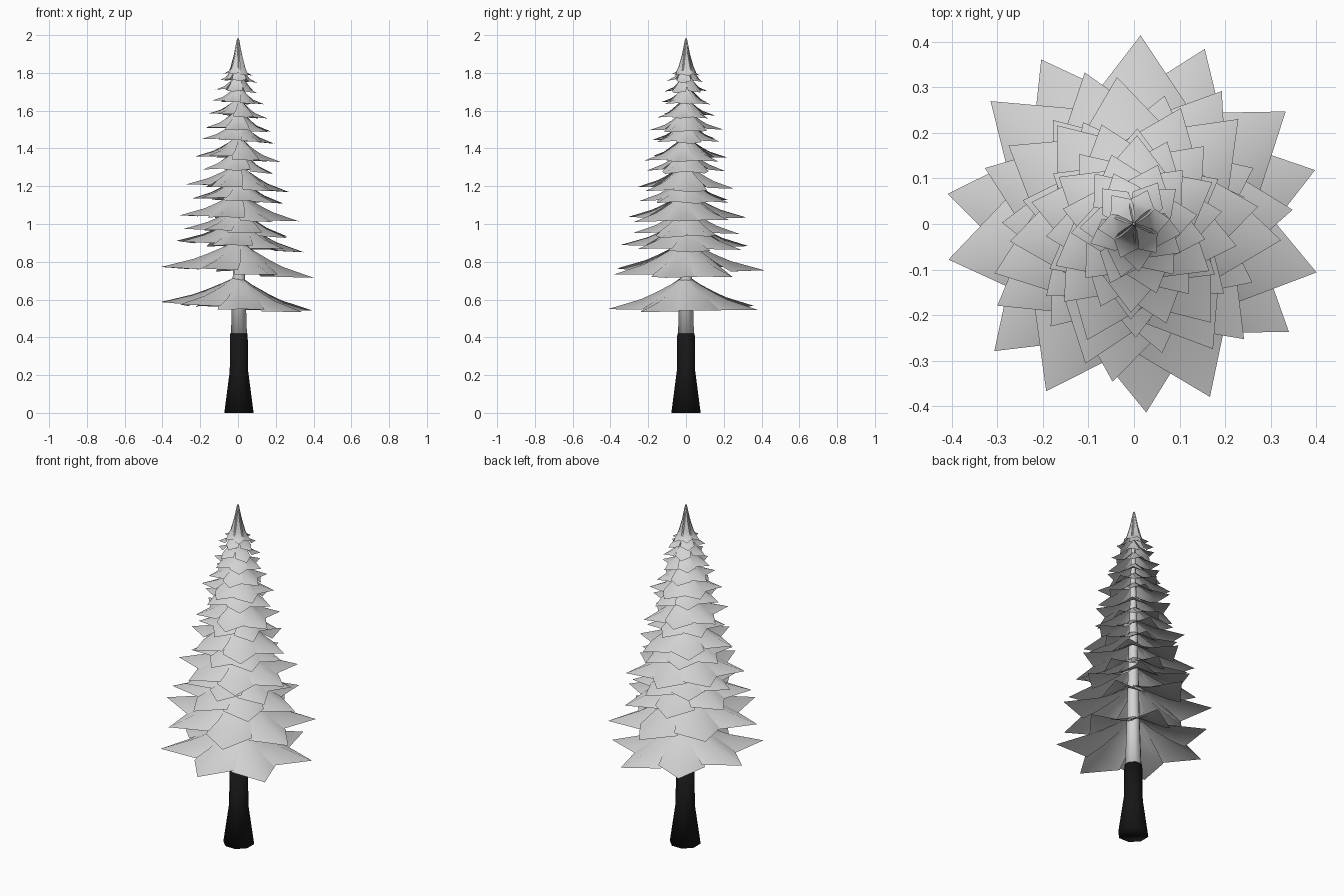
import bpy
import bmesh
import math
import random

random.seed(4)

cube = bpy.data.objects.get("Cube")
if cube:
    bpy.data.objects.remove(cube, do_unlink=True)


def make_material(name, value):
    mat = bpy.data.materials.new(name)
    mat.use_nodes = True
    colour = (value, value, value, 1)
    mat.diffuse_color = colour
    node = mat.node_tree.nodes["Principled BSDF"]
    node.inputs["Base Color"].default_value = colour
    node.inputs["Roughness"].default_value = 0.9
    return mat


def finish(bm, name, mat):
    mesh = bpy.data.meshes.new(name)
    bm.to_mesh(mesh)
    bm.free()
    mesh.materials.append(mat)
    mesh.shade_smooth()
    obj = bpy.data.objects.new(name, mesh)
    bpy.context.collection.objects.link(obj)
    return obj


def lathe(name, profile, mat, sides=8):
    """Closed tapering post from (radius, height) pairs."""
    bm = bmesh.new()
    rings = []
    for r, z in profile:
        angles = [math.tau * (i + 0.5) / sides for i in range(sides)]
        rings.append([bm.verts.new((0.005 + r * math.cos(a), r * math.sin(a), z))
                      for a in angles])
    for low, high in zip(rings, rings[1:]):
        for i in range(sides):
            j = (i + 1) % sides
            bm.faces.new((low[i], low[j], high[j], high[i]))
    bm.faces.new(rings[0][::-1])
    bm.faces.new(rings[-1])
    return finish(bm, name, mat)


# Along a bough: distance out, width share, side droop
BOUGH = [(0.03, 0.15, 0), (0.2, 0.5, 0.05), (0.4, 0.82, 0.1), (0.58, 1, 0.13)]


def add_bough(bm, angle, reach, tip_z, drop, curl):
    """Kite-shaped sheet, folded down along its midrib, ending in a point."""
    c, s = math.cos(angle), math.sin(angle)
    half = reach * (0.3 + 0.08 * (1 - reach / 0.415))

    def vert(out, side, z):
        return bm.verts.new((out * c - side * s, out * s + side * c, z))

    rows = []
    for t, w, droop in BOUGH:
        z = tip_z + drop * (1 - t) ** curl
        rows.append([vert(t * reach, k * w * half, z - abs(k) * droop * reach)
                     for k in (-1, 0, 1)])
    for a, b in zip(rows, rows[1:]):
        for i in range(2):
            bm.faces.new((a[i], b[i], b[i + 1], a[i + 1]))
    tip = vert(reach, 0, tip_z)
    last = rows[-1]
    for i in range(2):
        bm.faces.new((last[i], tip, last[i + 1]))


bark = make_material("black bark", 0.008)
grey = make_material("pale grey", 0.65)

# Trunk: dark flared foot and pale upper stem
lathe("trunk_foot", [(0.084, 0), (0.053, 0.22), (0.05, 0.42)], bark)
lathe("upper_trunk", [(0.046, 0.41), (0.036, 0.7), (0.025, 1.2),
                      (0.012, 1.7), (0.002, 1.97)], grey)

# Foliage tiers: tip height, reach, rise to the stem, number of boughs, curl
TIERS = [(0.56, 0.415, 0.165, 7, 1.4), (0.75, 0.415, 0.165, 7, 1.4),
         (0.88, 0.35, 0.15, 7, 1.4), (0.95, 0.29, 0.14, 7, 1.4),
         (1.03, 0.325, 0.14, 7, 1.4), (1.12, 0.25, 0.13, 7, 1.4),
         (1.19, 0.275, 0.13, 6, 1.4), (1.28, 0.21, 0.12, 6, 1.4),
         (1.345, 0.23, 0.12, 6, 1.5), (1.44, 0.195, 0.11, 6, 1.5),
         (1.5, 0.195, 0.11, 6, 1.6), (1.57, 0.16, 0.1, 6, 1.6),
         (1.64, 0.14, 0.1, 6, 1.7), (1.7, 0.12, 0.11, 5, 1.8),
         (1.755, 0.105, 0.13, 5, 2), (1.79, 0.08, 0.21, 6, 2.8)]

for n, (tip_z, reach, drop, count, curl) in enumerate(TIERS):
    bm = bmesh.new()
    phase = math.radians(68 + 20 * n)
    for i in range(count):
        angle = phase + math.tau * i / count
        # Boughs hang a little lower toward +x
        sway = reach * (random.uniform(-0.025, 0.025) - 0.07 * math.cos(angle))
        add_bough(bm, angle, reach, tip_z + sway, drop - sway, curl)
    finish(bm, f"foliage_tier_{n + 1}", grey)
